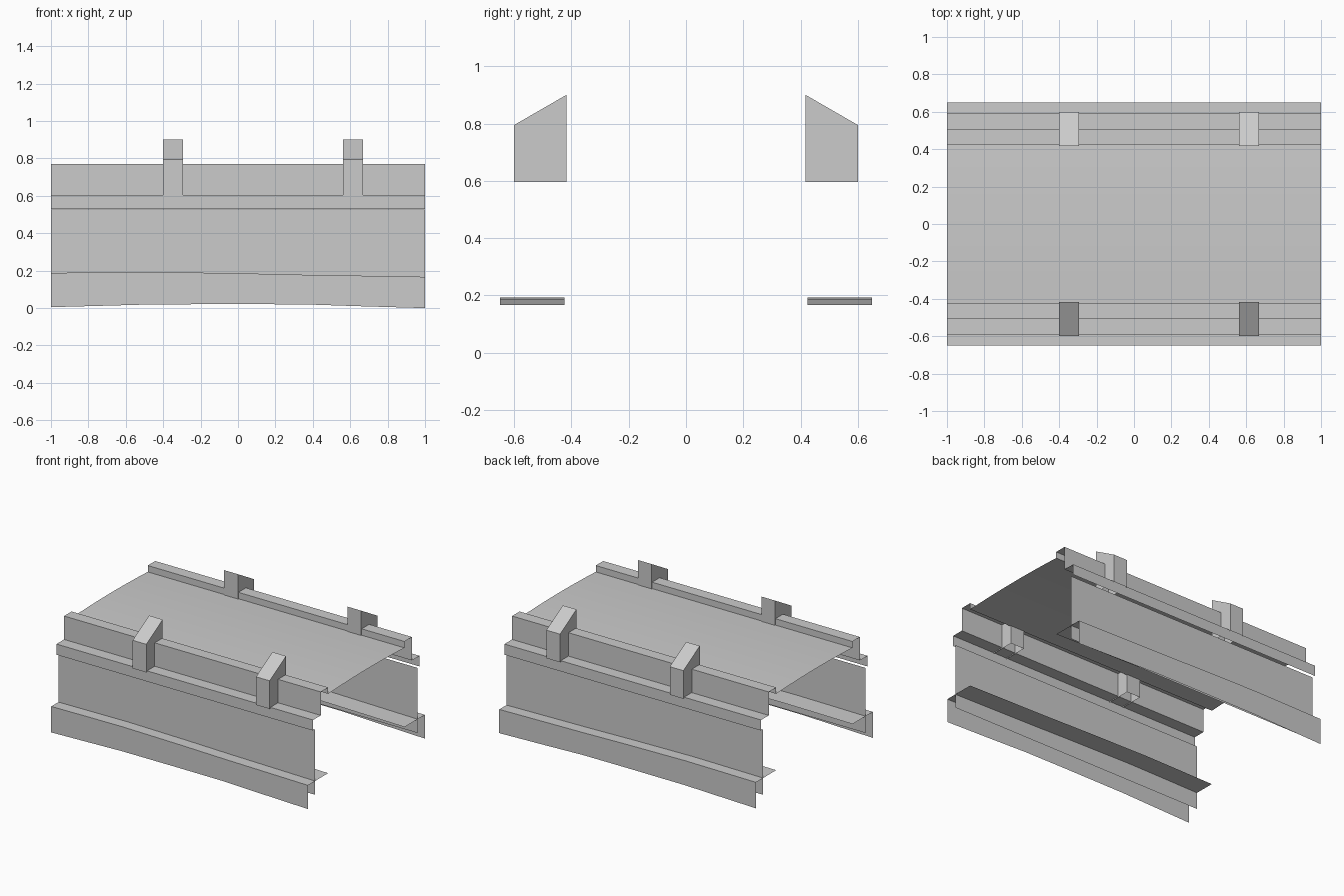
import bpy
import bmesh

if "Cube" in bpy.data.objects:
    bpy.data.objects.remove(bpy.data.objects["Cube"], do_unlink=True)

grey = bpy.data.materials.new("concrete grey")
grey.use_nodes = True
grey.diffuse_color = (0.6, 0.6, 0.6, 1)
grey.node_tree.nodes["Principled BSDF"].inputs["Base Color"].default_value = (0.6, 0.6, 0.6, 1)


def finish(name, bm, mirrored):
    mesh = bpy.data.meshes.new(name)
    bm.to_mesh(mesh)
    bm.free()
    mesh.materials.append(grey)
    obj = bpy.data.objects.new(name, mesh)
    bpy.context.collection.objects.link(obj)
    if mirrored:
        mod = obj.modifiers.new("other side", 'MIRROR')
        mod.use_axis = (False, True, False)
        mod.use_mirror_merge = False
    return obj


def sheet(name, sections, mirrored=True):
    """Thin sheet through (x, [(y, z), ...]) sections running along x."""
    bm = bmesh.new()
    rows = [[bm.verts.new((x, y, z)) for y, z in prof] for x, prof in sections]
    for a, b in zip(rows, rows[1:]):
        for i in range(len(a) - 1):
            bm.faces.new((a[i], b[i], b[i + 1], a[i + 1]))
    return finish(name, bm, mirrored)


def straight(profile):
    return [(-1, profile), (1, profile)]


# Gently crowned deck
half = 0.424
crown = [(half * i / 5, 0.735 - 0.01 * (i / 5) ** 2) for i in range(-5, 6)]
deck = sheet("deck", straight(crown), mirrored=False)
for p in deck.data.polygons:
    p.use_smooth = True

# Stepped parapet: lip, ledge, fascia, curb top and curb inner face
sheet("parapet", straight([(-0.592, 0.53), (-0.592, 0.605), (-0.507, 0.605),
                           (-0.507, 0.77), (-half, 0.77), (-half, 0.725)]))

# Side wall passing down through the lower ledge
sheet("side_wall", straight([(-0.57, 0.07), (-0.57, 0.528)]))

# Lower ledge with hanging skirt, both slightly uneven along the length
levels = [(-1, 0.005, 0.188), (-0.7, 0.013, 0.191), (-0.45, 0.02, 0.193),
          (0, 0.021, 0.186), (0.35, 0.02, 0.178), (0.65, 0.01, 0.173), (1, 0, 0.167)]
sheet("lower_ledge", [(x, [(-0.65, low), (-0.65, top), (-0.425, top)])
                      for x, low, top in levels])

# Slant-topped posts, open underneath
post_profile = [(-0.6, 0.597), (-0.6, 0.795), (-0.418, 0.9), (-0.418, 0.597)]
for name, x in (("right_post", -0.347), ("left_post", 0.614)):
    bm = bmesh.new()
    a, b = ([bm.verts.new((x + dx, y, z)) for y, z in post_profile]
            for dx in (-0.053, 0.053))
    for i in range(3):
        bm.faces.new((a[i], b[i], b[i + 1], a[i + 1]))
    bm.faces.new(a)
    bm.faces.new(b[::-1])
    finish(name, bm, True)
